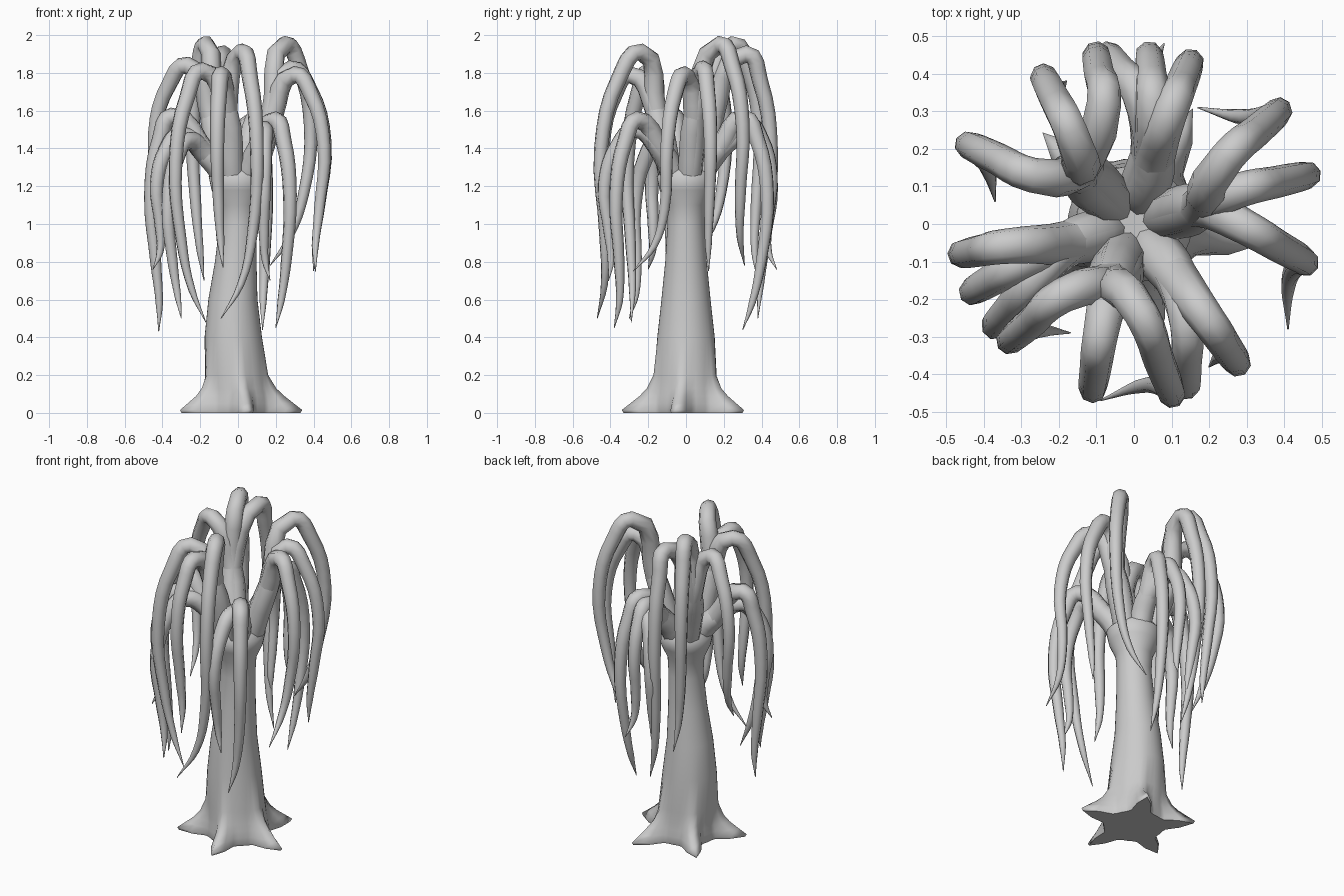
import bpy
import bmesh
from math import atan2, cos, sin, pi, radians
from mathutils import Vector

cube = bpy.data.objects.get("Cube")
if cube:
    bpy.data.objects.remove(cube)

bark = bpy.data.materials.new("grey_bark")
bark.use_nodes = True
GREY = (0.6, 0.6, 0.6, 1)
bark.diffuse_color = GREY
bark.node_tree.nodes["Principled BSDF"].inputs["Base Color"].default_value = GREY


def add_object(name, mesh):
    obj = bpy.data.objects.new(name, mesh)
    bpy.context.collection.objects.link(obj)
    mesh.materials.clear()
    mesh.materials.append(bark)
    mesh.shade_smooth()


# Trunk: stacked rings, with five root lobes that fade out above the ground
# each ring: height, radius, root reach, sideways lean
RINGS = [(0, .17, .165, 0), (.015, .175, .17, 0), (.05, .174, .125, 0),
         (.09, .17, .078, 0), (.13, .165, .045, -.005), (.2, .162, .012, -.012),
         (.4, .152, 0, -.025), (.6, .13, 0, -.027), (.8, .11, 0, -.012),
         (1, .098, 0, 0), (1.1, .104, 0, 0), (1.18, .14, 0, 0),
         (1.25, .155, 0, 0), (1.29, .12, 0, 0)]
SIDES = 40
FIRST_ROOT = radians(63)


def build_trunk():
    bm = bmesh.new()
    loops = []
    for z, radius, reach, lean in RINGS:
        loop = []
        for i in range(SIDES):
            a = 2 * pi * i / SIDES
            lobe = ((1 + cos(5 * (a - FIRST_ROOT))) / 2) ** 4
            r = radius + reach * lobe
            loop.append(bm.verts.new((r * cos(a) + lean, r * sin(a), z)))
        loops.append(loop)
    for low, high in zip(loops, loops[1:]):
        for i in range(SIDES):
            j = (i + 1) % SIDES
            bm.faces.new((low[i], low[j], high[j], high[i]))
    rims = [bm.faces.new(loops[0][::-1]), bm.faces.new(loops[-1])]
    for rim in rims:
        for edge in rim.edges:
            edge.smooth = False
    mesh = bpy.data.meshes.new("trunk")
    bm.to_mesh(mesh)
    bm.free()
    add_object("trunk", mesh)


# Drooping branch: leaves the limb at the fork, peaks, arches out, hangs, and
# swings sideways near its tip
def build_branch(name, fork, peak, outer, tip):
    fork, peak, tip = Vector(fork), Vector(peak), Vector(tip)
    a = atan2(fork.y, fork.x)
    base = Vector((.05 * cos(a), .05 * sin(a), 1.1))
    collar = Vector((.09 * cos(a), .09 * sin(a), 1.27))
    drop = peak.z - tip.z
    hang = Vector((*outer, peak.z - .36 * drop))
    crest = peak.lerp(hang, .55)
    crest.z = peak.z - .1 * drop
    low = hang.lerp(tip, .5)
    low.xy = (hang.xy * .95).lerp(tip.xy, .1)
    end = hang.lerp(tip, .8)
    end.xy = (hang.xy * .9).lerp(tip.xy, .42)
    path = [(base, .04), (collar, .068), (fork, .06), (peak, .047), (crest, .043),
            (hang, .037), (low, .029), (end, .019), (tip, .002)]

    curve = bpy.data.curves.new(name, "CURVE")
    curve.dimensions = "3D"
    curve.bevel_depth = 1
    curve.bevel_resolution = 2
    curve.resolution_u = 4
    curve.use_fill_caps = True
    spline = curve.splines.new("BEZIER")
    spline.bezier_points.add(len(path) - 1)
    for point, (co, radius) in zip(spline.bezier_points, path):
        point.co = co
        point.radius = radius
        point.handle_left_type = point.handle_right_type = "AUTO"
    helper = bpy.data.objects.new(name + "_path", curve)
    bpy.context.collection.objects.link(helper)
    graph = bpy.context.evaluated_depsgraph_get()
    mesh = bpy.data.meshes.new_from_object(helper.evaluated_get(graph))
    bpy.data.objects.remove(helper)
    add_object(name, mesh)


# Limb: branches that share one stem up to the fork
# each branch: peak, outer hanging position, tip
def build_limb(name, fork, *branches):
    for number, shape in enumerate(branches, 1):
        build_branch(f"{name}_branch_{number}", fork, *shape)


build_trunk()
build_limb("left_limb", (.18, .045, 1.57),
           ((.25, .18, 1.95), (.385, .3), (.17, .31, .78)),
           ((.28, .09, 1.82), (.46, .13), (.4, .12, .75)),
           ((.3, -.01, 1.79), (.455, -.1), (.41, -.28, .75)))
build_limb("front_left_limb", (.11, -.14, 1.4),
           ((.2, -.26, 1.55), (.275, -.37), (.2, -.38, .45)),
           ((.14, -.27, 1.5), (.14, -.43), (.17, -.41, .7)))
build_limb("front_limb", (-.06, -.16, 1.6),
           ((.02, -.24, 1.91), (.1, -.45), (-.09, -.47, .5)),
           ((-.19, -.19, 1.81), (-.33, -.31), (-.17, -.29, .48)),
           ((-.09, -.3, 1.79), (-.11, -.44), (-.08, -.44, .77)))
build_limb("right_limb", (-.17, -.05, 1.37),
           ((-.35, -.06, 1.57), (-.46, -.08), (-.42, -.08, .43)),
           ((-.27, -.15, 1.44), (-.37, -.27), (-.3, -.3, .5)),
           ((-.31, -.11, 1.47), (-.43, -.18), (-.45, -.2, .76)))
build_limb("back_right_limb", (-.14, .14, 1.56),
           ((-.27, .13, 1.84), (-.44, .21), (-.37, .06, .85)),
           ((-.17, .25, 1.95), (-.24, .39), (-.18, .38, .7)),
           ((-.08, .32, 1.9), (-.1, .45), (-.02, .38, .5)))
build_limb("back_limb", (.05, .18, 1.4),
           ((.1, .31, 1.56), (.15, .43), (.13, .3, .44)),
           ((.05, .33, 1.53), (.04, .45), (.08, .48, .76)),
           ((.01, .35, 1.48), (-.07, .45), (-.05, .4, .7)))
